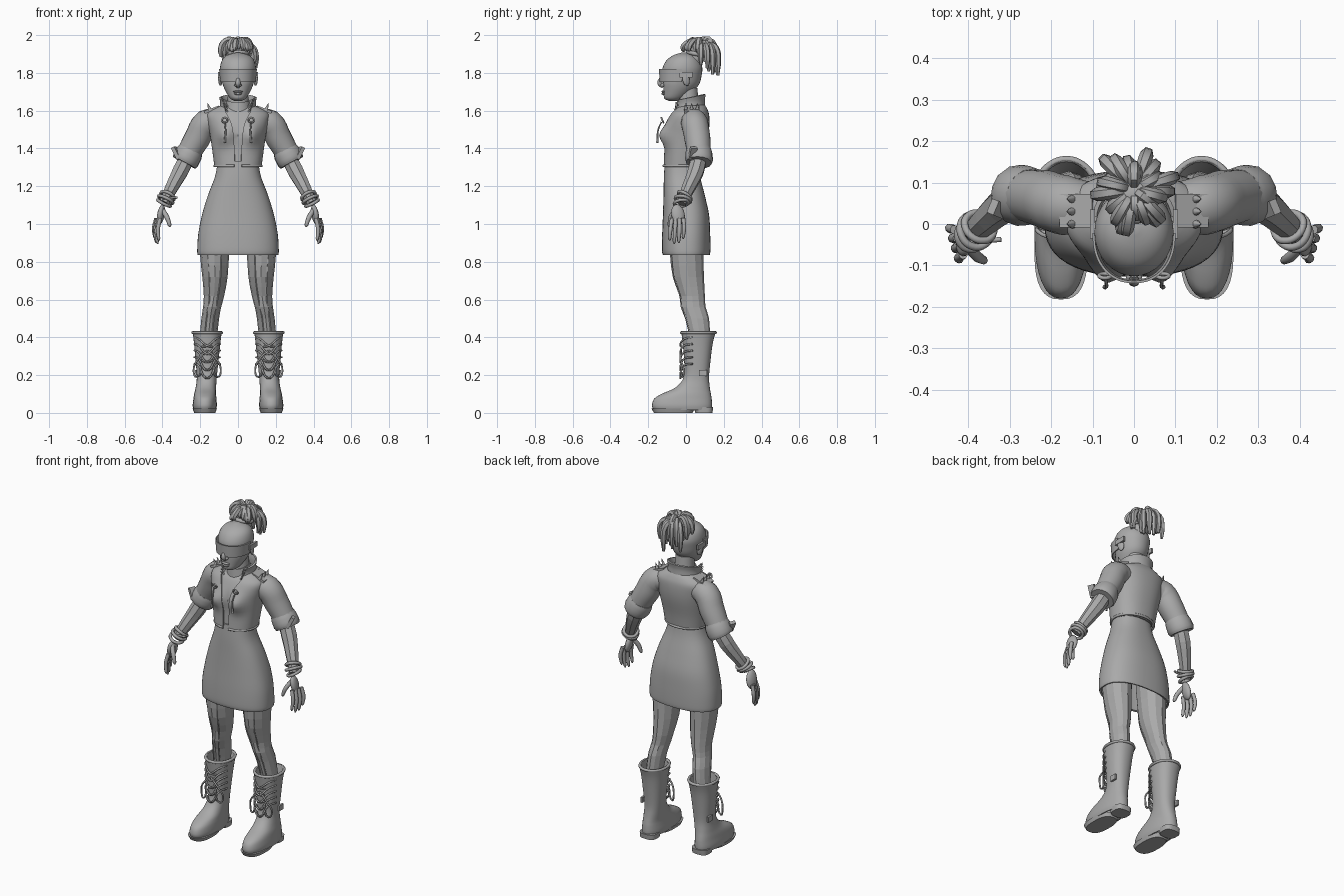
import bpy, bmesh, math, random
from mathutils import Vector, Matrix, Euler

cube = bpy.data.objects.get("Cube")
if cube:
    bpy.data.objects.remove(cube)

GREY = (0.4, 0.4, 0.4, 1)
mat = bpy.data.materials.new("plain grey")
mat.use_nodes = True
mat.diffuse_color = GREY
mat.node_tree.nodes["Principled BSDF"].inputs["Base Color"].default_value = GREY


def finish(name, me, mirror=False, smooth=True):
    """Turn a mesh into a shaded object, optionally doubled across x = 0."""
    me.materials.clear()
    me.materials.append(mat)
    if smooth:
        me.shade_smooth()
        me.set_sharp_from_angle(angle=0.8)
    else:
        me.shade_flat()
    ob = bpy.data.objects.new(name, me)
    bpy.context.collection.objects.link(ob)
    if mirror:
        ob.modifiers.new("Mirror", 'MIRROR').use_mirror_merge = False
    return ob


def from_bm(name, bm, **kw):
    bmesh.ops.recalc_face_normals(bm, faces=bm.faces)
    me = bpy.data.meshes.new(name)
    bm.to_mesh(me)
    bm.free()
    return finish(name, me, **kw)


def smooth_rows(rows, k):
    """Catmull-Rom resampling of cross-section rows."""
    out = []
    for i in range(len(rows) - 1):
        a, b, c, d = (rows[min(max(i + j, 0), len(rows) - 1)] for j in (-1, 0, 1, 2))
        for s in range(k):
            t = s / k
            out.append([q + t / 2 * (r - p + t * (2*p - 5*q + 4*r - d_ + t * (3*q - p - 3*r + d_)))
                        for p, q, r, d_ in zip(a, b, c, d)])
    return out + [list(rows[-1])]


def loft(name, rows, n=32, k=4, power=2, x=0, tilt=0, wall=0, back_open=0, caps=True, warp=None, **kw):
    """Stack sections (z, front y, back y, half width, centre x, front gap angle)."""
    rows = smooth_rows([tuple(r) + (x, 0)[len(r) - 4:] for r in rows], k)
    split = back_open > 0 or any(r[5] > 0 for r in rows)
    bm = bmesh.new()
    rings = []
    for z, yf, yb, w, cx, gap in rows:
        ring = []
        for i in range(n):
            if back_open:
                a = -back_open + 2 * back_open * i / (n - 1)
            else:
                a = gap + (math.tau - 2 * gap) * i / (n - 1 if split else n)
            s, c = math.sin(a), math.cos(a)
            s, c = (math.copysign(abs(v) ** (2 / power), v) for v in (s, c))
            p = Vector((cx + w * s, (yf + yb) / 2 - (yb - yf) / 2 * c, z - tilt * c))
            ring.append(bm.verts.new(warp(p) if warp else p))
        rings.append(ring)
    for r0, r1 in zip(rings, rings[1:]):
        for i in range(n - 1 if split else n):
            j = (i + 1) % n
            bm.faces.new((r0[i], r0[j], r1[j], r1[i]))
    if wall:
        bmesh.ops.recalc_face_normals(bm, faces=bm.faces)
        bmesh.ops.solidify(bm, geom=bm.faces[:], thickness=wall)
    elif caps and not split:
        bm.faces.new(rings[0])
        bm.faces.new(rings[-1])
    return from_bm(name, bm, **kw)


def cord(name, pts, radii, res=2, steps=4, closed=False, **kw):
    """Round tube through points with a radius at each one."""
    if not isinstance(radii, (list, tuple)):
        radii = [radii] * len(pts)
    cu = bpy.data.curves.new(name, 'CURVE')
    cu.dimensions = '3D'
    cu.bevel_depth, cu.bevel_resolution = 1, res
    cu.resolution_u, cu.use_fill_caps = steps, True
    sp = cu.splines.new('BEZIER')
    sp.bezier_points.add(len(pts) - 1)
    sp.use_cyclic_u = closed
    for bp, p, r in zip(sp.bezier_points, pts, radii):
        bp.co, bp.radius = p, r
        bp.handle_left_type = bp.handle_right_type = 'AUTO'
    tmp = bpy.data.objects.new(name + "_path", cu)
    bpy.context.collection.objects.link(tmp)
    bpy.context.view_layer.update()
    me = bpy.data.meshes.new_from_object(tmp.evaluated_get(bpy.context.evaluated_depsgraph_get()))
    bpy.data.objects.remove(tmp)
    return finish(name, me, **kw)


def hoop(name, centre, axis, r, thick, **kw):
    q = Vector(axis).to_track_quat('Z', 'Y')
    pts = [Vector(centre) + q @ Vector((r * math.cos(a), r * math.sin(a), 0))
           for a in (math.tau * i / 8 for i in range(8))]
    return cord(name, pts, thick, closed=True, **kw)


def blob(name, loc, size, rot=(0, 0, 0), shape="ball", **kw):
    bm = bmesh.new()
    m = Matrix.LocRotScale(Vector(loc), Euler(rot), Vector(size))
    if shape == "ball":
        bmesh.ops.create_uvsphere(bm, u_segments=16, v_segments=10, radius=1, matrix=m)
    elif shape == "cone":
        bmesh.ops.create_cone(bm, segments=10, radius1=1, radius2=0.1, depth=2, cap_ends=True, matrix=m)
    else:
        bmesh.ops.create_cube(bm, size=2, matrix=m)
    return from_bm(name, bm, **kw)


# Head and face
def face_shape(p):
    if p.y < -0.05:  # eye hollow and cheek taper
        p.y += 0.012 * math.exp(-((p.z - 1.775) / 0.02) ** 2) * min(1, abs(p.x) / 0.03)
    return p


loft("head", [(1.652, -.09, -.05, .02), (1.665, -.115, -.01, .042), (1.70, -.118, .035, .064),
              (1.74, -.12, .07, .081), (1.79, -.126, .083, .092), (1.83, -.123, .086, .095),
              (1.87, -.1, .07, .083), (1.895, -.063, .04, .055), (1.908, -.02, .0, .008)], warp=face_shape)
cord("nose", [(0, -.122, 1.785), (0, -.138, 1.745), (0, -.12, 1.725)], [.008, .014, .009])
blob("nostril", (.011, -.125, 1.735), (.009, .012, .008), mirror=True)
blob("upper_lip", (0, -.119, 1.701), (.026, .011, .006))
blob("lower_lip", (0, -.118, 1.69), (.022, .012, .007))
blob("ear", (.094, .0, 1.765), (.01, .02, .034), (.2, 0, .3), mirror=True)
loft("visor", [(1.752, -.14, .09, .094), (1.82, -.143, .09, .1)], back_open=1.6, wall=.006, power=2.2)
blob("visor_temple", (.1, .0, 1.79), (.006, .035, .014), shape="box", mirror=True)
loft("neck", [(1.55, -.05, .08, .07), (1.62, -.045, .07, .058), (1.72, -.04, .06, .052)])
loft("shirt_collar", [(1.58, -.062, .08, .075), (1.655, -.055, .072, .06)], wall=.006, tilt=.01)

# Tied locks of hair
random.seed(4)
loft("hair_knot", [(1.85, .0, .085, .05), (1.91, .02, .1, .05), (1.955, .03, .11, .055), (1.975, .05, .09, .02)])
hoop("hair_tie", (0, .058, 1.9), (0, .2, 1), .047, .012)
for i in range(26):
    a = i * 2.4
    out = .055 + .045 * ((i * 5) % 7) / 6
    dx, dy = math.sin(a), math.cos(a)
    drop = (.075 + .05 * dy) * random.uniform(.8, 1.25)
    top = 1.985 - .035 * random.random() - .2 * (out - .055)
    c = Vector((0, .083, 0))
    path = [c + Vector((dx * out * f, dy * out * f, z)) for f, z in
            ((.2, 1.93), (.5, top), (.85, top - .015), (1, top - .02 - drop * .5), (.98, top - .02 - drop))]
    cord(f"hair_lock_{i + 1}", path, [.013, .015, .017, .016, .008], res=1, steps=3)


# Cropped jacket, open at the front
def bust(p):
    if p.y < 0:
        p.y -= .042 * math.exp(-((abs(p.x) - .07) / .045) ** 2 - ((p.z - 1.47) / .05) ** 2)
    return p


BODY = [(1.305, -.118, .09, .125, 0, .1), (1.38, -.115, .1, .135, 0, .1), (1.47, -.108, .118, .148, 0, .12),
        (1.53, -.105, .124, .16, 0, .17), (1.58, -.085, .122, .165, 0, .3), (1.61, -.06, .112, .13, 0, .5),
        (1.63, -.04, .1, .085, 0, .6)]
loft("jacket_body", BODY, n=49, power=2.3, wall=.008, warp=bust)
loft("shirt", [(z, f + .014, b - .014, w - .014) for z, f, b, w, _, _ in BODY], power=2.3, warp=bust)
loft("jacket_collar", [(1.6, -.065, .092, .088, 0, .75), (1.64, -.062, .09, .084, 0, .75),
                       (1.67, -.068, .095, .09, 0, .85)], tilt=.018, wall=.01)
for i in range(5):
    blob("collar_spike", (.08 - .004 * i, -.03 - .007 * i, 1.66 - .014 * i), (.006, .006, .014),
         (.5, .7, 0), "cone", mirror=True)
cord("jacket_hem", [(.124 * math.sin(a), -.014 - .105 * math.cos(a), 1.308)
                    for a in (.15 + i * .332 for i in range(19))], .007)
cord("sleeve", [(.1, .04, 1.545), (.165, .045, 1.535), (.215, .06, 1.455), (.27, .07, 1.36)],
     [.06, .072, .07, .062], res=6, mirror=True)
cord("sleeve_cuff", [(.248, .067, 1.395), (.258, .068, 1.375), (.277, .069, 1.34), (.285, .068, 1.325)],
     [.066, .072, .074, .068], res=5, steps=2, mirror=True)
blob("cuff_tab", (.325, .035, 1.375), (.01, .018, .035), (0, .5, .4), "box", mirror=True)

# Shoulder straps, studs and zip pulls
blob("shoulder_strap", (.138, .032, 1.606), (.042, .04, .007), (0, .35, 0), "box", mirror=True)
for y in (.0, .03, .06):
    blob("strap_spike", (.155, y, 1.622), (.011, .011, .02), (0, .35, 0), "cone", mirror=True)
hoop("pull_ring", (.07, -.125, 1.55), (0, 1, .4), .014, .005, mirror=True)
cord("pull_string", [(.07, -.13, 1.54), (.066, -.147, 1.5), (.07, -.152, 1.43)], [.004, .004, .006], mirror=True)

# Skirt
loft("skirt", [(.836, -.122, .126, .213), (.86, -.127, .129, .216), (.95, -.126, .128, .21), (1.05, -.122, .122, .19),
               (1.15, -.119, .1, .16), (1.25, -.117, .075, .122), (1.33, -.112, .065, .108)],
     n=48, power=2.4, wall=.01)

# Forearms, bracelets and hands
ARM = [(.26, .072, 1.37), (.305, .052, 1.28), (.35, .015, 1.195), (.392, -.025, 1.11)]
cord("forearm", ARM, [.043, .045, .037, .027], res=2, steps=3, smooth=False, mirror=True)
for i, r in enumerate((.038, .041, .037)):
    c = Vector(ARM[2]).lerp(Vector(ARM[3]), .55 + .22 * i)
    hoop("bracelet", c, (.4, -.5 + .3 * i, -.8), r, .009, mirror=True)
cord("bracelet_bar", [(-.4, -.045, 1.135), (-.32, -.037, 1.14)], .006)
blob("palm", (.408, -.042, 1.05), (.019, .036, .055), (.15, -.2, .2), mirror=True)
for i, length in enumerate((.095, .112, .108, .085)):
    y = -.074 + .02 * i
    x = .412 + .007 * i
    cord("finger", [(x, y, 1.03), (x + .012, y - .008 + .004 * i, 1.01 - length * .4),
                    (x + .008, y - .012 + .004 * i, 1.01 - length * .9), (x + .006, y - .012 + .004 * i, 1.007 - length)],
         [.011, .011, .009, .004], mirror=True)
cord("thumb", [(.4, -.055, 1.075), (.376, -.08, 1.035), (.362, -.088, .995), (.36, -.09, .985)],
     [.013, .013, .01, .004], mirror=True)

# Legs with flat panels
loft("leg", [(.95, -.085, .095, .08, .115), (.84, -.085, .092, .077, .124), (.72, -.07, .095, .067, .122),
             (.62, -.035, .1, .054, .127), (.56, -.028, .104, .048, .137), (.5, -.005, .122, .047, .147),
             (.4, .02, .128, .046, .157)], n=12, k=2, mirror=True, smooth=False)
for s in (-1, 1):
    cord("leg_seam", [(.124 + s * .035, -.073, .84), (.122 + s * .03, -.06, .72), (.13 + s * .022, -.026, .6),
                      (.147 + s * .02, .0, .5), (.155 + s * .02, .02, .42)], .004, res=0, mirror=True)

# Boots
loft("boot", [(.015, -.172, .135, .06, .176), (.04, -.18, .138, .064, .176), (.075, -.168, .136, .061, .175),
              (.1, -.13, .132, .058, .174), (.135, -.055, .126, .054, .17), (.19, -.012, .122, .053, .165),
              (.28, -.01, .13, .061, .164), (.37, -.018, .142, .07, .163), (.43, -.025, .158, .077, .163)],
     power=2.3, wall=.008, mirror=True)
loft("front_sole", [(.0, -.17, .035, .056), (.022, -.182, .045, .064)], x=.176, power=2.6, mirror=True)
loft("boot_heel", [(.0, .05, .14, .05), (.03, .04, .144, .052)], x=.174, power=3, mirror=True)
cord("boot_rim", [(.163 + .076 * math.sin(a), .066 - .09 * math.cos(a), .425)
                  for a in (math.tau * i / 12 for i in range(12))], .008, closed=True, mirror=True)

# Laces draped across the boot fronts
for i in range(5):
    z = .4 - .035 * i
    for s in (-1, 1):
        cord("boot_lace", [(.163 + s * .068, .035, z), (.163 + s * .045, -.012, z - .01),
                           (.163, -.03, z - .045 - .008 * i), (.163 - s * .03, -.018, z - .05)], .005, mirror=True)
for s in (-1, 1):
    cord("lace_loop", [(.163, -.025, .33), (.163 + s * .045, -.03, .29), (.163 + s * .072, -.012, .22),
                       (.163 + s * .055, -.02, .19), (.163 + s * .03, -.025, .26)], .005, mirror=True)
blob("boot_buckle", (.222, .09, .21), (.006, .02, .016), shape="box", mirror=True)
